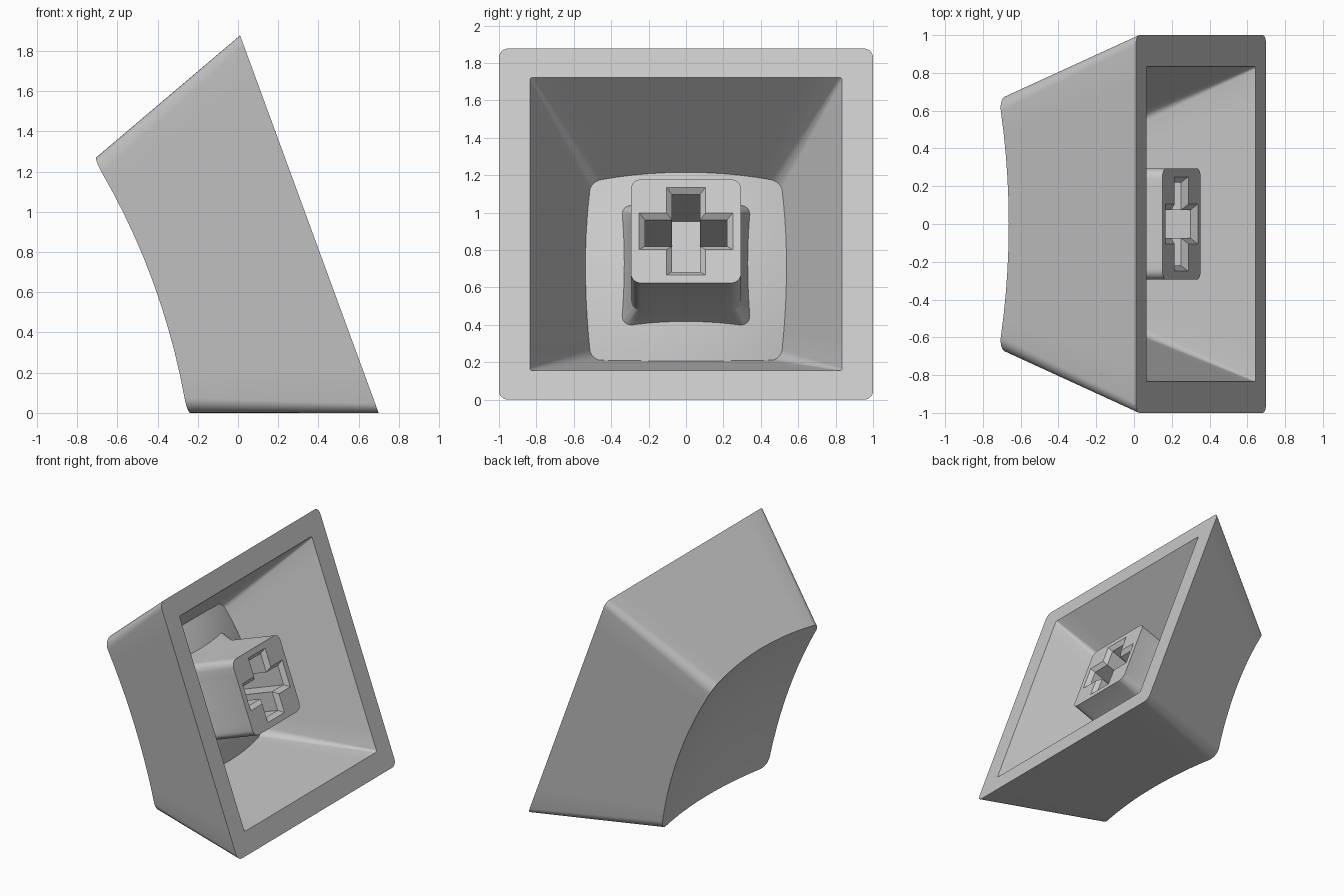
import bpy, bmesh, math
from mathutils import Matrix, Vector

cube = bpy.data.objects.get("Cube")
if cube:
    bpy.data.objects.remove(cube, do_unlink=True)

grey = bpy.data.materials.new("light_grey_plastic")
grey.use_nodes = True
COLOUR = (0.58, 0.58, 0.58, 1)
grey.diffuse_color = COLOUR
grey.node_tree.nodes["Principled BSDF"].inputs["Base Color"].default_value = COLOUR

# The cap lies tipped on one side wall: local z runs from the open rim to the dish
TILT = math.radians(20.15)
s, c = math.sin(TILT), math.cos(TILT)
FRAME = Matrix(((-s, 0, -c, 0.355), (0, 1, 0, 0), (c, 0, -s, c), (0, 0, 0, 1)))


def rounded_square(half, radius, corner=6, edge=10):
    """Outline of a square with round corners and subdivided edges."""
    points = []
    inner = half - radius
    for quarter in range(4):
        turn = Matrix.Rotation(quarter * math.pi / 2, 2)
        for i in range(corner + 1):
            a = math.pi / 2 * i / corner
            points.append(turn @ Vector((inner + radius * math.cos(a),
                                         inner + radius * math.sin(a))))
        for i in range(1, edge):
            points.append(turn @ Vector((inner - 2 * inner * i / edge, half)))
    return points


def cross(half, arm):
    """Outline of a plus sign."""
    points = []
    for quarter in range(4):
        turn = Matrix.Rotation(quarter * math.pi / 2, 2)
        points += [turn @ Vector(p) for p in ((half, -arm), (half, arm), (arm, arm))]
    return points


def level(outline, z):
    return [Vector((p.x, p.y, z)) for p in outline]


def bowl(p, centre, radius):
    """Height of a spherical dish at a point."""
    return centre + radius - math.sqrt(radius ** 2 - p.x ** 2 - p.y ** 2)


def dish_edge(base, top, height, centre, radius):
    """Where the tapered wall from base to top meets the spherical dish."""
    ring = []
    for b, t in zip(base, top):
        z = height
        for _ in range(12):
            p = b.lerp(t, z / height)
            z = bowl(p, centre, radius)
        ring.append(Vector((p.x, p.y, z)))
    return ring


def dish_rings(edge, centre, radius, steps=10):
    """Rings from near the dish middle out to its edge."""
    rings = []
    for i in range(1, steps):
        f = i / steps
        flat = [Vector((p.x * f, p.y * f)) for p in edge]
        rings.append([Vector((p.x, p.y, bowl(p, centre, radius))) for p in flat])
    return rings + [edge]


def loft(name, rings):
    """Closed skin over a list of rings, capped at both ends."""
    bm = bmesh.new()
    loops = [[bm.verts.new(p) for p in ring] for ring in rings]
    n = len(loops[0])
    for a, b in zip(loops, loops[1:]):
        for i in range(n):
            j = (i + 1) % n
            bm.faces.new((a[i], a[j], b[j], b[i]))
    bm.faces.new(loops[0])
    bm.faces.new(loops[-1])
    bmesh.ops.recalc_face_normals(bm, faces=bm.faces)
    mesh = bpy.data.meshes.new(name)
    bm.to_mesh(mesh)
    bm.free()
    mesh.transform(FRAME)
    mesh.materials.append(grey)
    obj = bpy.data.objects.new(name, mesh)
    bpy.context.collection.objects.link(obj)
    return obj


def activate(obj):
    bpy.ops.object.select_all(action='DESELECT')
    obj.select_set(True)
    bpy.context.view_layer.objects.active = obj


# Hollow shell: dished top, tapered walls, flat rim, tapered cavity, domed ceiling
outer_base = rounded_square(1.0, 0.05)
outer_edge = dish_edge(outer_base, rounded_square(0.677, 0.08), 0.88, 0.755, 3.3)
inner_base = rounded_square(0.835, 0.015)
inner_edge = dish_edge(inner_base, rounded_square(0.51, 0.06), 0.72, 0.58, 1.86)
shell = loft("cap_shell",
             dish_rings(outer_edge, 0.755, 3.3)
             + [level(outer_base, 0), level(inner_base, 0)]
             + dish_rings(inner_edge, 0.58, 1.86)[::-1])

# Stem with a flared root sunk into the ceiling
stem = loft("stem", [level(rounded_square(0.295, 0.055), 0.11),
                     level(rounded_square(0.295, 0.055), 0.53),
                     level(rounded_square(0.361, 0.055), 0.68)])

# Cross socket with a chamfered mouth
socket = loft("socket_cutter", [level(cross(0.28, 0.135), 0.08),
                                level(cross(0.22, 0.075), 0.14),
                                level(cross(0.22, 0.075), 0.56)])
socket.hide_render = True
cut = stem.modifiers.new("socket", 'BOOLEAN')
cut.operation = 'DIFFERENCE'
cut.solver = 'EXACT'
cut.object = socket
activate(stem)
bpy.ops.object.modifier_apply(modifier=cut.name)
bpy.data.objects.remove(socket, do_unlink=True)

for part in (shell, stem):
    activate(part)
    bpy.ops.object.shade_smooth_by_angle(angle=math.radians(28))
